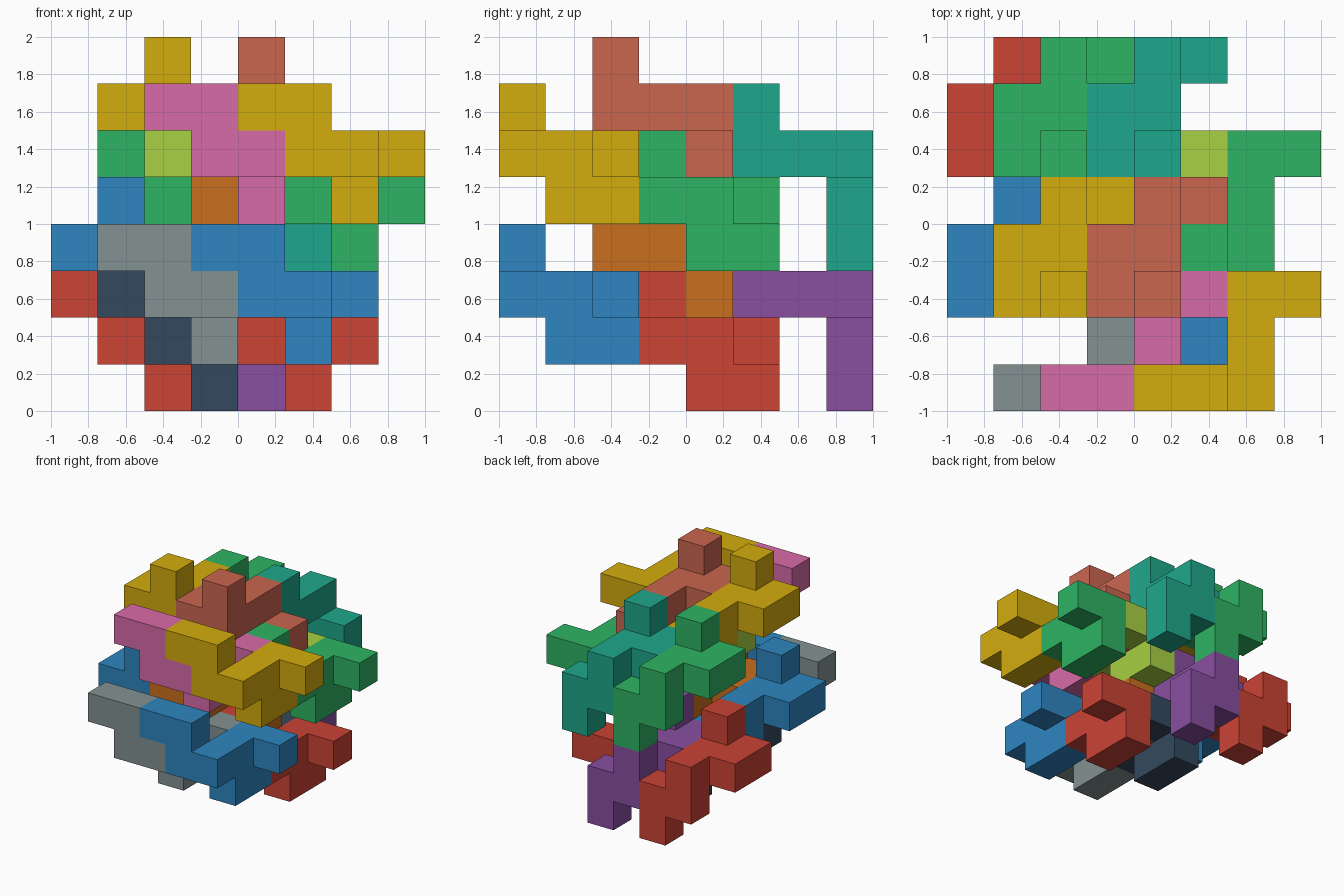
import bpy, bmesh
from mathutils import Vector

if "Cube" in bpy.data.objects:
    bpy.data.objects.remove(bpy.data.objects["Cube"])

CELL = 0.25

# Nine-cell block in grid units, and the same block turned upright
FLAT = [(4, 0, 6), (5, 0, 6), (5, 0, 5), (6, 0, 5), (6, 1, 5),
        (6, 1, 4), (6, 2, 5), (6, 2, 4), (7, 2, 5)]
UPRIGHT = [(z - 1, 4 - y, x) for x, y, z in FLAT]

COLOURS = {
    "yellow": "D4AC0D", "pink": "D86BA8", "blue": "2E86C1", "grey": "839192",
    "green": "2EB463", "lime": "A9D143", "red": "CB4335", "dark": "34495E",
    "coral": "CB6650", "teal": "1FA78C", "orange": "CA6F1E", "purple": "884EA0",
}


def linear(c):
    return c / 12.92 if c <= 0.04045 else ((c + 0.055) / 1.055) ** 2.4


def make_material(name, code):
    mat = bpy.data.materials.new(name)
    rgb = [linear(int(code[i:i + 2], 16) / 255) for i in (0, 2, 4)]
    mat.diffuse_color = (*rgb, 1)
    mat.use_nodes = True
    mat.node_tree.nodes["Principled BSDF"].inputs["Base Color"].default_value = mat.diffuse_color
    return mat


def make_block(name, cells, shift, mat):
    """Closed skin around a set of cubes, with coplanar faces merged."""
    filled = {tuple(a + b for a, b in zip(c, shift)) for c in cells}
    bm = bmesh.new()
    for c in filled:
        for axis in range(3):
            for side in (0, 1):
                step = [0, 0, 0]
                step[axis] = 2 * side - 1
                if tuple(a + b for a, b in zip(c, step)) in filled:
                    continue
                corners = []
                for u, v in ((0, 0), (1, 0), (1, 1), (0, 1)):
                    p = Vector(c)
                    p[axis] += side
                    p[(axis + 1) % 3] += u
                    p[(axis + 2) % 3] += v
                    corners.append(bm.verts.new((p - Vector((4, 4, 0))) * CELL))
                bm.faces.new(corners if side else corners[::-1])
    bmesh.ops.remove_doubles(bm, verts=bm.verts, dist=1e-4)
    bmesh.ops.dissolve_limit(bm, angle_limit=0.01, verts=bm.verts, edges=bm.edges)
    mesh = bpy.data.meshes.new(name)
    bm.to_mesh(mesh)
    bm.free()
    mesh.materials.append(mat)
    bpy.context.collection.objects.link(bpy.data.objects.new(name, mesh))


mats = {n: make_material(n, code) for n, code in COLOURS.items()}

# Lattice positions: right/left pair, upper/lower layer, front/back row
SHIFTS = [(-2 * a - b, 3 * c, -3 * b - c)
          for c in (0, 1) for b in (0, 1) for a in (0, 1)]
FLAT_COLOURS = ["yellow", "pink", "blue", "grey", "green", "lime", "red", "dark"]
UPRIGHT_COLOURS = ["coral", "yellow", "orange", "blue", "teal", "green", "purple", "red"]

for shift, flat, upright in zip(SHIFTS, FLAT_COLOURS, UPRIGHT_COLOURS):
    make_block(f"flat_block_{flat}", FLAT, shift, mats[flat])
    make_block(f"upright_block_{upright}", UPRIGHT, shift, mats[upright])
